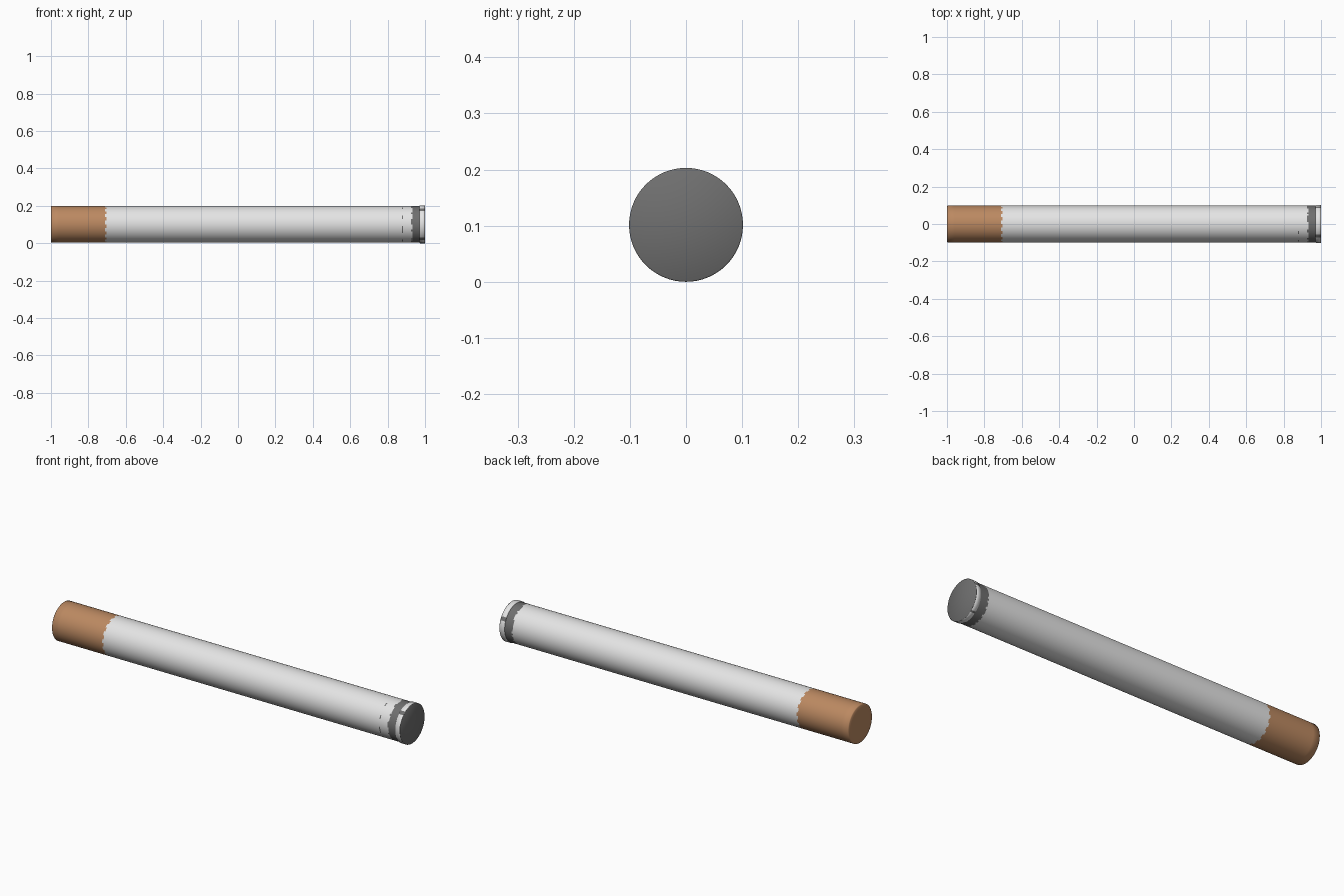
import bpy, bmesh, math, random

if "Cube" in bpy.data.objects:
    bpy.data.objects.remove(bpy.data.objects["Cube"])

random.seed(4)
SEG = 64
R_TUBE, R_RIM = 0.0985, 0.1015


def material(name, rgb):
    m = bpy.data.materials.new(name)
    m.diffuse_color = (*rgb, 1)
    m.use_nodes = True
    m.node_tree.nodes["Principled BSDF"].inputs["Base Color"].default_value = m.diffuse_color
    return m


tan = material("filter tan", (0.50, 0.25, 0.12))
white = material("paper white", (0.78, 0.78, 0.78))
ash = material("ash grey", (0.16, 0.16, 0.16))


def lathe(name, profile, mats, rule=None):
    """Revolve (x, radius) points about the long axis; radius 0 makes a pole.
    rule(row, column) gives the material index of each face."""
    bm = bmesh.new()
    rings = []
    for x, r in profile:
        n = SEG if r > 0 else 1
        rings.append([bm.verts.new((x, r * math.cos(2 * math.pi * i / SEG),
                                    R_RIM + r * math.sin(2 * math.pi * i / SEG)))
                      for i in range(n)])
    for row, (a, b) in enumerate(zip(rings, rings[1:])):
        for i in range(SEG):
            j = (i + 1) % SEG
            loop = [a[i % len(a)], b[i % len(b)], b[j % len(b)], a[j % len(a)]]
            f = bm.faces.new(list(dict.fromkeys(loop)))
            f.smooth = True
            if rule:
                f.material_index = rule(row, i)
    bmesh.ops.recalc_face_normals(bm, faces=bm.faces)
    # the profile runs towards +x, so outward faces point away from the axis
    side = max(bm.faces, key=lambda f: f.calc_area())
    c = side.calc_center_median()
    if side.normal.y * c.y + side.normal.z * (c.z - R_RIM) < -1e-6:
        bmesh.ops.reverse_faces(bm, faces=bm.faces)
    me = bpy.data.meshes.new(name)
    bm.to_mesh(me)
    bm.free()
    for m in mats:
        me.materials.append(m)
    ob = bpy.data.objects.new(name, me)
    bpy.context.collection.objects.link(ob)
    return ob


# filter, with a softly shaded closed end
lathe("filter", [(-1, 0), (-1, 0.07), (-1, R_TUBE - 0.004), (-0.997, R_TUBE),
                 (-0.96, R_TUBE), (-0.71, R_TUBE)], [tan])


# paper tube: toothed seam at the filter, a few scorch flecks, ragged ash edge
def paper_rule(row, i):
    if row == 0:
        return 2 if i % 4 < 2 else 0
    if row == 2:
        return 1 if i in (27, 28, 33, 34, 35, 36, 42, 43, 20, 21) else 0
    if row == 4:
        return 1 if random.random() < 0.5 else 0
    return 1 if row == 5 else 0


lathe("paper_tube", [(x, R_TUBE) for x in (-0.71, -0.703, 0.877, 0.883, 0.925, 0.932, 0.972)],
      [white, ash, tan], paper_rule)

# slightly flared paper rim, broken by ash notches
lathe("paper_rim", [(0.971, R_TUBE), (0.973, R_RIM), (0.998, R_RIM), (1.0, R_RIM - 0.002)],
      [white, ash], lambda row, i: 1 if i in (4, 5, 22, 23, 40, 41, 54) else 0)

# burnt end cap
lathe("ash_cap", [(0.996, R_RIM), (0.9985, R_RIM), (1.0, R_RIM - 0.002), (1.0, 0)], [ash])
